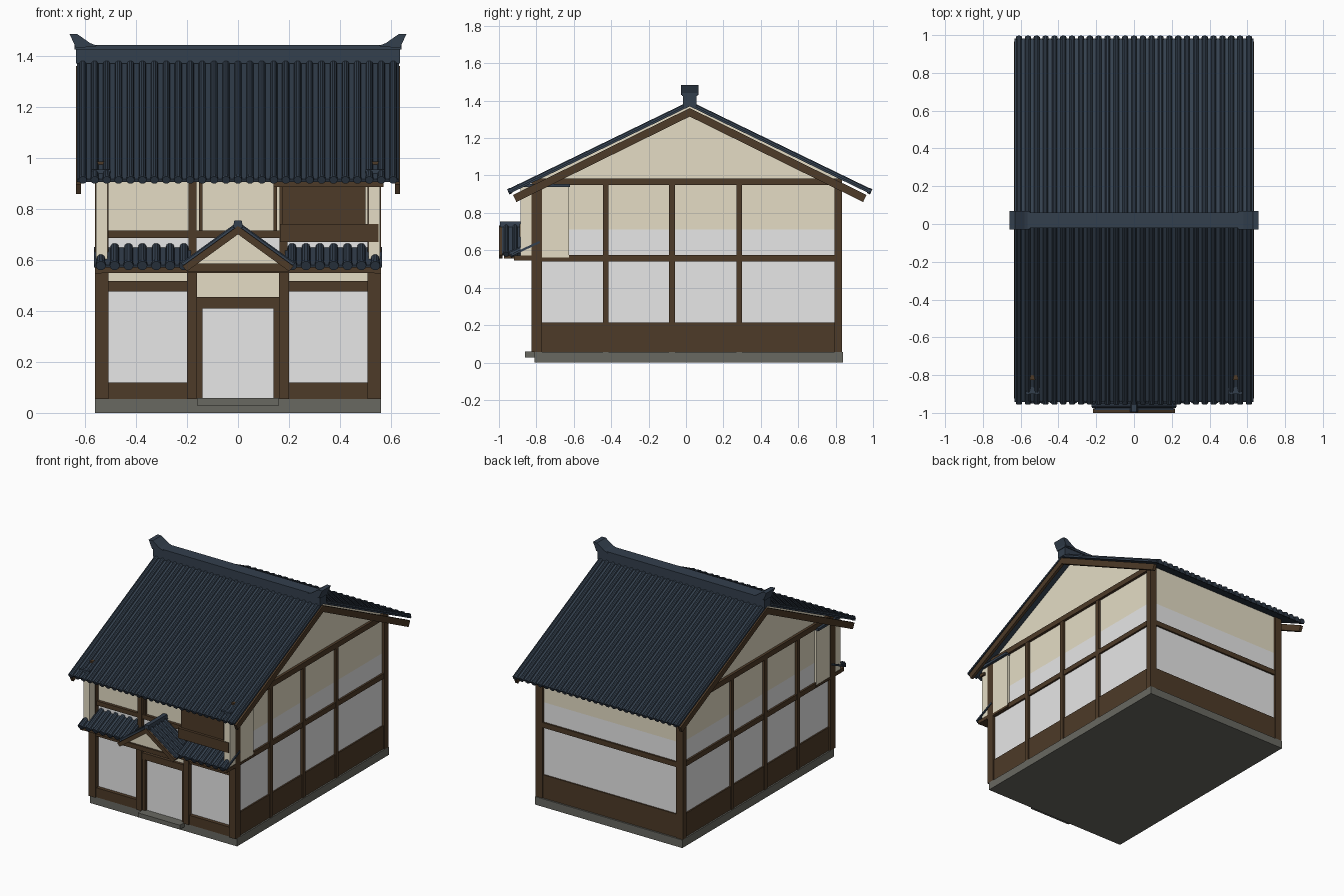
import bpy, bmesh, math
from mathutils import Vector

old = bpy.data.objects.get("Cube")
if old:
    bpy.data.objects.remove(old, do_unlink=True)


def material(name, rgb):
    m = bpy.data.materials.new(name)
    m.use_nodes = True
    m.diffuse_color = (*rgb, 1)
    m.node_tree.nodes["Principled BSDF"].inputs["Base Color"].default_value = (*rgb, 1)
    return m


WOOD = material("dark wood", (0.075, 0.043, 0.021))
TILE = material("slate blue tile", (0.033, 0.05, 0.075))
CREAM = material("cream plaster", (0.78, 0.72, 0.56))
WHITE = material("white paper", (0.8, 0.8, 0.8))
STONE = material("grey stone", (0.14, 0.14, 0.12))


def finish(name, bm, mat):
    bmesh.ops.recalc_face_normals(bm, faces=bm.faces)
    me = bpy.data.meshes.new(name)
    bm.to_mesh(me)
    bm.free()
    me.materials.append(mat)
    ob = bpy.data.objects.new(name, me)
    bpy.context.collection.objects.link(ob)
    return ob


def prism(name, pts, axis, a, b, mat):
    """Extrude a 2D outline along x (points are y, z) or y (points are x, z)."""
    bm = bmesh.new()
    place = (lambda p, t: (t, *p)) if axis == "x" else (lambda p, t: (p[0], t, p[1]))
    ends = [[bm.verts.new(place(p, t)) for p in pts] for t in (a, b)]
    for ring in ends:
        bm.faces.new(ring)
    n = len(pts)
    for i in range(n):
        j = (i + 1) % n
        bm.faces.new((ends[0][i], ends[0][j], ends[1][j], ends[1][i]))
    return finish(name, bm, mat)


def box(name, x, y, z, mat):
    return prism(name, [(x[0], z[0]), (x[1], z[0]), (x[1], z[1]), (x[0], z[1])],
                 "y", y[0], y[1], mat)


def sides(name, x, y, z, mat):
    """A box and its mirror image across x = 0."""
    for side, s in (("left", 1), ("right", -1)):
        box(f"{side}_{name}", sorted((s * x[0], s * x[1])), y, z, mat)


def tiled_slope(name, top, across, down, rolls, r, thick=0.012):
    """Ribbed tile sheet with a round cap at the low end of every roll."""
    top, across, down = Vector(top), Vector(across), Vector(down)
    u, v = across.normalized(), down.normalized()
    n = u.cross(v)
    if n.z < 0:
        n = -n
    step = across.length / rolls
    bm = bmesh.new()
    profile = []
    for i in range(rolls):
        mid = (i + 0.5) * step
        profile.append((i * step, 0))
        for k in range(6):
            ang = math.pi * (1 - k / 5)
            profile.append((mid + r * math.cos(ang), r * math.sin(ang)))
        centre = top + down + u * mid
        caps = [[bm.verts.new(centre + v * d + 1.15 * r * (u * math.cos(t) + n * math.sin(t)))
                 for t in (math.tau * k / 10 for k in range(10))] for d in (-0.01, 0.008)]
        for ring in caps:
            bm.faces.new(ring)
        for k in range(10):
            j = (k + 1) % 10
            bm.faces.new((caps[0][k], caps[0][j], caps[1][j], caps[1][k]))
    profile.append((rolls * step, 0))
    outline = profile + [(rolls * step, -thick), (0, -thick)]
    rings = [[bm.verts.new(top + o + u * a + n * h) for a, h in outline]
             for o in (Vector(), down)]
    for ring in rings:
        bm.faces.new(ring)
    for i in range(len(outline)):
        j = (i + 1) % len(outline)
        bm.faces.new((rings[0][i], rings[0][j], rings[1][j], rings[1][i]))
    return finish(name, bm, TILE)


# Base and walls
box("foundation", (-0.56, 0.56), (-0.81, 0.84), (0, 0.055), STONE)
box("door_step", (-0.16, 0.16), (-0.86, -0.8), (0.028, 0.058), STONE)
box("lower_walls", (-0.54, 0.54), (-0.79, 0.82), (0.05, 0.71), WHITE)
prism("upper_walls", [(-0.79, 0.71), (0.82, 0.71), (0.82, 0.985), (0.02, 1.372), (-0.79, 0.985)],
      "x", -0.54, 0.54, CREAM)

# Timber framing on the sides and back
sides("front_corner_post", (0.508, 0.56), (-0.825, -0.77), (0.055, 0.985), WOOD)
sides("back_corner_post", (0.508, 0.56), (0.795, 0.835), (0.055, 0.985), WOOD)
for i, y in enumerate((-0.43, -0.075, 0.285)):
    sides(f"side_post_{i + 1}", (0.53, 0.556), (y - 0.015, y + 0.015), (0.055, 0.985), WOOD)
sides("side_skirting", (0.53, 0.55), (-0.78, 0.8), (0.055, 0.215), WOOD)
sides("side_middle_beam", (0.53, 0.553), (-0.78, 0.8), (0.54, 0.575), WOOD)
sides("side_top_beam", (0.53, 0.558), (-0.82, 0.83), (0.948, 0.985), WOOD)
box("back_skirting", (-0.52, 0.52), (0.81, 0.829), (0.055, 0.215), WOOD)
box("back_middle_beam", (-0.52, 0.52), (0.81, 0.832), (0.54, 0.575), WOOD)

# Ground floor front
sides("door_post", (0.16, 0.2), (-0.822, -0.78), (0.055, 0.56), WOOD)
sides("door_jamb", (0.14, 0.162), (-0.81, -0.78), (0.055, 0.41), WOOD)
box("door_lintel", (-0.162, 0.162), (-0.815, -0.78), (0.41, 0.455), WOOD)
box("door_transom", (-0.162, 0.162), (-0.797, -0.785), (0.455, 0.55), CREAM)
sides("front_skirting", (0.195, 0.51), (-0.815, -0.78), (0.055, 0.12), WOOD)
sides("window_beam", (0.195, 0.51), (-0.815, -0.78), (0.475, 0.517), WOOD)
sides("window_transom", (0.195, 0.51), (-0.797, -0.785), (0.517, 0.55), CREAM)

# Upper floor front
sides("upper_post", (0.162, 0.195), (-0.815, -0.78), (0.56, 0.97), WOOD)
sides("upper_jamb", (0.14, 0.152), (-0.803, -0.78), (0.7, 0.97), WOOD)
box("upper_sill", (-0.51, 0.51), (-0.81, -0.78), (0.685, 0.715), WOOD)
box("upper_head", (-0.51, 0.51), (-0.81, -0.78), (0.92, 0.95), WOOD)
sides("cheek_wall", (0.512, 0.557), (-0.885, -0.625), (0.56, 0.94), CREAM)
sides("cheek_cap", (0.5, 0.575), (-0.9, -0.62), (0.938, 0.955), TILE)
box("signboard", (0.175, 0.5), (-0.872, -0.855), (0.735, 0.885), WOOD)
box("signboard_base", (0.165, 0.55), (-0.89, -0.85), (0.67, 0.74), WOOD)
box("signboard_rail", (0.14, 0.57), (-0.893, -0.85), (0.885, 0.905), WOOD)

# Main roof with barge boards
for word, s in (("front", -1), ("back", 1)):
    tiled_slope(f"{word}_roof_tiles", (-0.632, 0.02, 1.383), (1.264, 0, 0),
                (0, s * 0.963, -0.467), 27, 0.014)
    for side, a in (("left", 0.615), ("right", -0.635)):
        tip = 0.02 + s * 0.945
        prism(f"{word}_{side}_barge_board",
              [(0.02, 1.36), (tip, 0.896), (tip - s * 0.018, 0.858), (0.02, 1.315)],
              "x", a, a + 0.02, WOOD)

# Ridge and its flared ends
box("ridge", (-0.635, 0.635), (-0.016, 0.056), (1.37, 1.425), TILE)
box("ridge_cap", (-0.64, 0.64), (-0.022, 0.062), (1.425, 1.443), TILE)
for side, s in (("left", 1), ("right", -1)):
    prism(f"{side}_ridge_end",
          [(s * 0.55, 1.438), (s * 0.58, 1.45), (s * 0.63, 1.485), (s * 0.66, 1.485), (s * 0.635, 1.43)],
          "y", -0.028, 0.068, TILE)

# Pent roof over the ground floor
box("pent_soffit", (-0.56, 0.56), (-0.92, -0.78), (0.548, 0.572), WOOD)
sides("pent_bracket", (0.535, 0.559), (-0.92, -0.62), (0.546, 0.562), WOOD)
for side, x in (("left", 0.185), ("right", -0.565)):
    tiled_slope(f"{side}_pent_tiles", (x, -0.785, 0.65), (0.38, 0, 0),
                (0, -0.15, -0.07), 7, 0.017)

# Entrance gable
prism("porch_gable_wall", [(-0.18, 0.575), (0.18, 0.575), (0, 0.715)], "y", -0.96, -0.8, CREAM)
box("porch_beam", (-0.2, 0.2), (-0.972, -0.9), (0.555, 0.586), WOOD)
for side, s in (("left", 1), ("right", -1)):
    tiled_slope(f"{side}_porch_tiles", (0, -0.985, 0.735), (0, 0.19, 0),
                (s * 0.21, 0, -0.152), 4, 0.013)
    prism(f"{side}_porch_barge",
          [(0, 0.733), (s * 0.218, 0.575), (s * 0.2, 0.555), (0, 0.7)],
          "y", -1.0, -0.98, WOOD)
prism("porch_ridge", [(-0.02, 0.725), (0.02, 0.725), (0.014, 0.755), (-0.014, 0.755)],
      "y", -0.995, -0.79, TILE)
